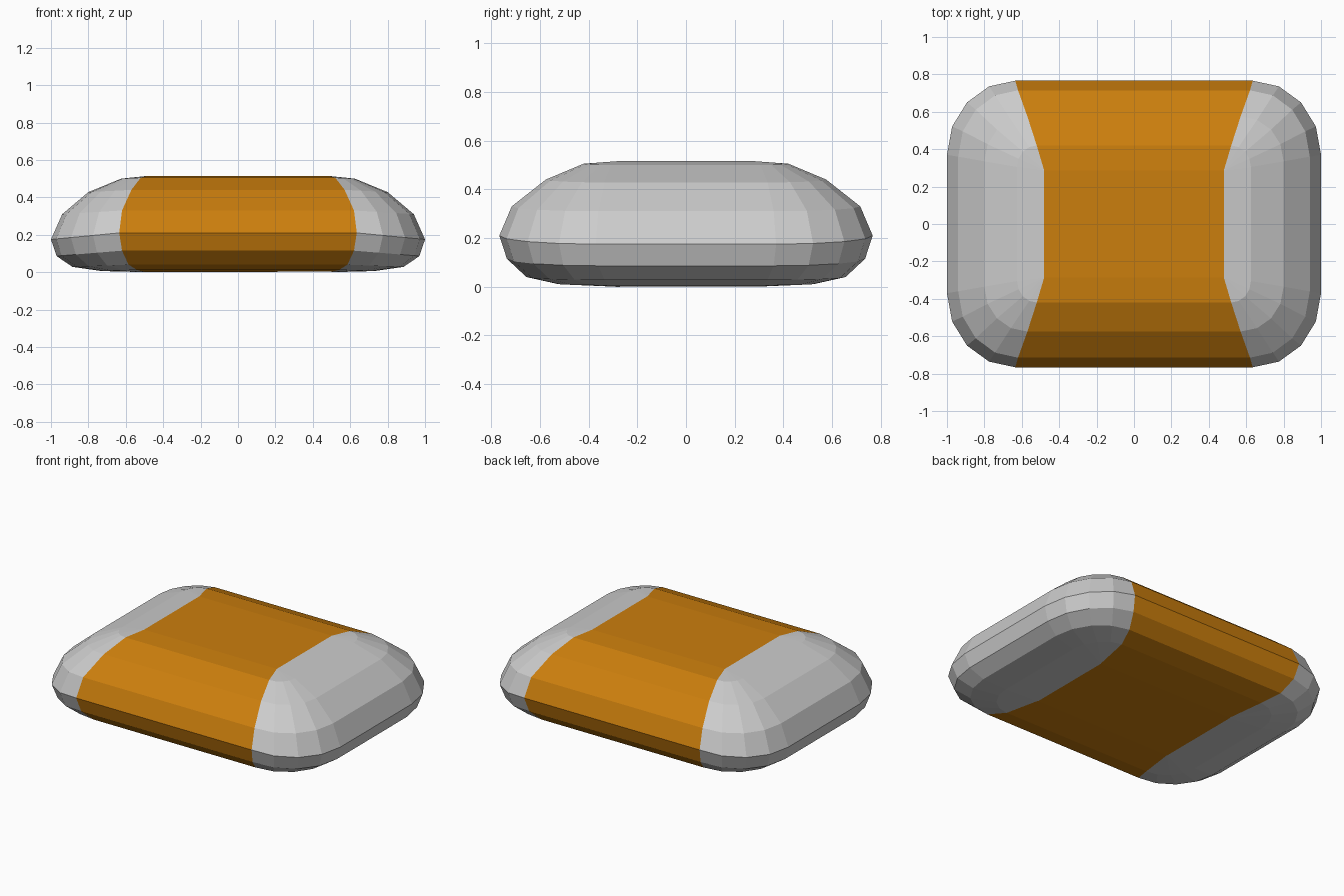
import bpy, bmesh, math

if "Cube" in bpy.data.objects:
    bpy.data.objects.remove(bpy.data.objects["Cube"])

def material(name, rgb):
    m = bpy.data.materials.new(name)
    m.diffuse_color = (*rgb, 1)
    m.use_nodes = True
    m.node_tree.nodes["Principled BSDF"].inputs["Base Color"].default_value = m.diffuse_color
    return m

# Stacked rounded-rectangle rings, bottom to top:
# end x, end z, side y, side z, corner centre x, corner centre y
RINGS = [
    (0.50, 0.000, 0.29, 0.003, 0.50, 0.29),
    (0.73, 0.006, 0.53, 0.012, 0.54, 0.31),
    (0.885, 0.028, 0.655, 0.04, 0.585, 0.335),
    (0.97, 0.086, 0.735, 0.115, 0.62, 0.36),
    (1.00, 0.175, 0.766, 0.21, 0.635, 0.37),
    (0.94, 0.31, 0.715, 0.33, 0.62, 0.36),
    (0.80, 0.428, 0.575, 0.44, 0.57, 0.335),
    (0.625, 0.50, 0.42, 0.505, 0.52, 0.305),
    (0.48, 0.515, 0.285, 0.515, 0.48, 0.285),
]
SEG = 4

def ring_points(ex, ez, sy, sz, cx, cy):
    quarter = []
    for i in range(SEG + 1):
        a = math.pi / 2 * i / SEG
        c, s = math.cos(a), math.sin(a)
        quarter.append((cx + (ex - cx) * c, cy + (sy - cy) * s, sz + (ez - sz) * c))
    half = quarter + [(-x, y, z) for x, y, z in reversed(quarter)]
    return half + [(-x, -y, z) for x, y, z in half]

# Capsule body: side band and both flats orange, ends and corners grey
bm = bmesh.new()
rings = [[bm.verts.new(p) for p in ring_points(*r)] for r in RINGS]
n = len(rings[0])
for low, high in zip(rings, rings[1:]):
    for i in range(n):
        j = (i + 1) % n
        f = bm.faces.new((low[i], low[j], high[j], high[i]))
        f.material_index = 1 if i in (SEG, SEG + n // 2) else 0
for cap in (rings[0][::-1], rings[-1]):
    bm.faces.new(cap).material_index = 1
bmesh.ops.remove_doubles(bm, verts=bm.verts, dist=0.0005)
bmesh.ops.recalc_face_normals(bm, faces=bm.faces)

mesh = bpy.data.meshes.new("rounded_body")
bm.to_mesh(mesh)
bm.free()
mesh.materials.append(material("light grey", (0.60, 0.60, 0.60)))
mesh.materials.append(material("orange", (0.60, 0.21, 0.004)))
body = bpy.data.objects.new("rounded_body", mesh)
bpy.context.collection.objects.link(body)
